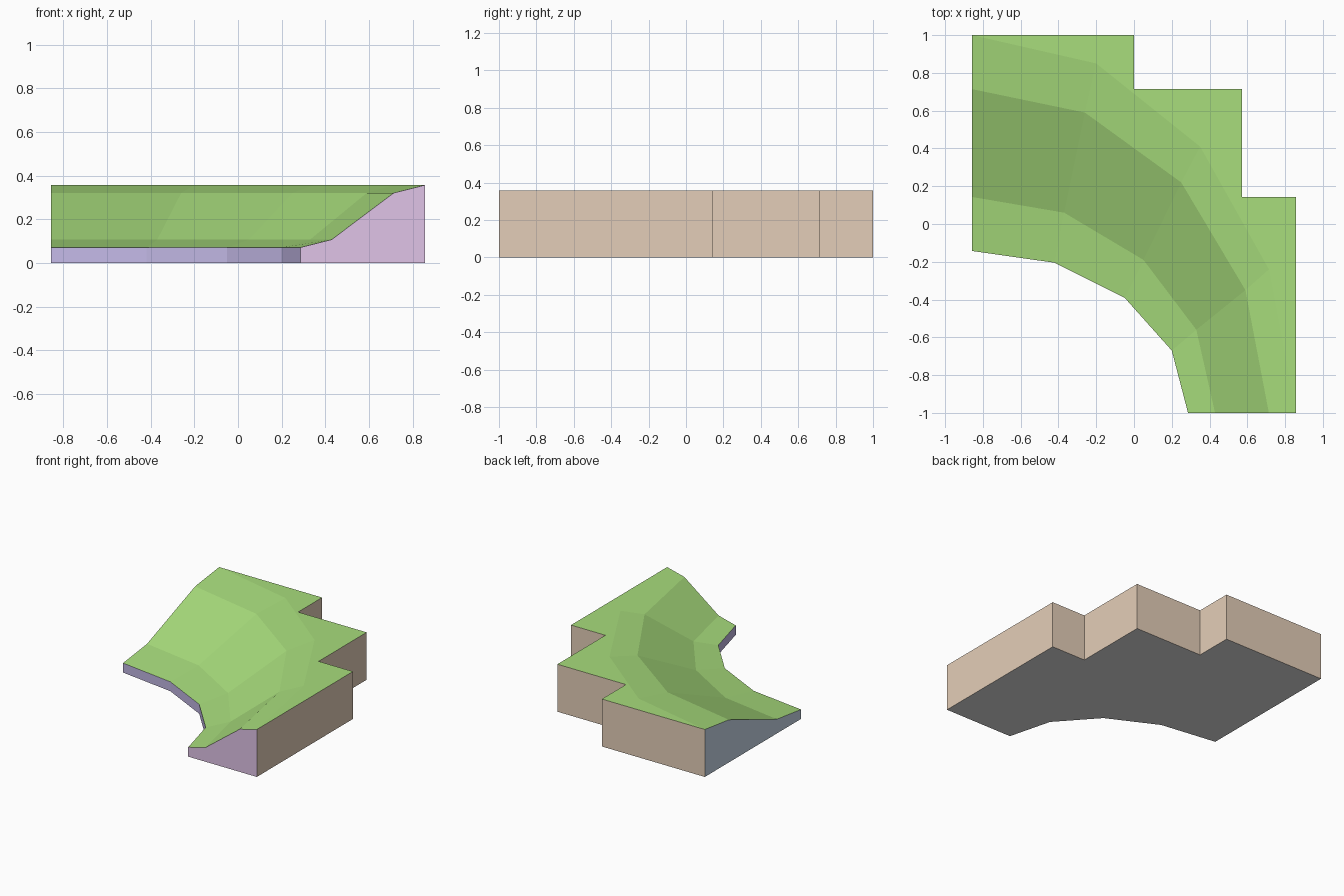
import bpy
import bmesh

cube = bpy.data.objects.get("Cube")
if cube:
    bpy.data.objects.remove(cube)


def material(name, rgb):
    """Flat material from an 8-bit sRGB colour, converted to linear."""
    lin = [((c / 255 + 0.055) / 1.055) ** 2.4 for c in rgb] + [1]
    mat = bpy.data.materials.new(name)
    mat.use_nodes = True
    mat.diffuse_color = lin
    bsdf = mat.node_tree.nodes["Principled BSDF"]
    bsdf.inputs["Base Color"].default_value = lin
    bsdf.inputs["Roughness"].default_value = 0.9
    return mat


GRASS, TAN, PINK, BLUE, PURPLE, GREY = range(6)
materials = [
    material("grass green", (168, 221, 124)),
    material("tan earth", (228, 206, 184)),
    material("pink end", (230, 201, 237)),
    material("pale blue end", (199, 215, 231)),
    material("lilac inner wall", (201, 190, 237)),
    material("pale grey base", (225, 225, 225)),
]

# Curved contour lines of the bank, from low inner edge to high outer edge
contours = [
    (0.071, [(-0.857, -0.143), (-0.42, -0.205), (-0.05, -0.39), (0.2, -0.67), (0.286, -1)]),
    (0.107, [(-0.857, 0.143), (-0.37, 0.06), (0.05, -0.19), (0.33, -0.56), (0.429, -1)]),
    (0.321, [(-0.857, 0.714), (-0.26, 0.59), (0.25, 0.22), (0.59, -0.35), (0.714, -1)]),
    (0.357, [(-0.857, 1), (-0.2, 0.85), (0.35, 0.41), (0.714, -0.24), (0.857, -1)]),
]
# Stepped outer corners between the two ends
steps = [(0, 1), (0, 0.714), (0.571, 0.714), (0.571, 0.143), (0.857, 0.143)]

bm = bmesh.new()


def row(points, z):
    return [bm.verts.new((x, y, z)) for x, y in points]


def face(verts, mat):
    bm.faces.new(verts).material_index = mat


def strip(a, b, mat):
    for i in range(len(a) - 1):
        face([a[i], a[i + 1], b[i + 1], b[i]], mat)


rings = [row(pts, z) for z, pts in contours]
low, high = rings[0], rings[-1]

# Sloping grass bank
for a, b in zip(rings, rings[1:]):
    strip(a, b, GRASS)

# Flat grass ledge out to the stepped edge
rim = [high[0]] + row(steps, contours[-1][0]) + [high[-1]]
face(rim + high[-2:0:-1], GRASS)

# Base outline, outer walls and curved inner wall
base_out = row([v.co.xy for v in rim], 0)
base_in = row(contours[0][1], 0)
strip(rim, base_out, TAN)
strip(low, base_in, PURPLE)
face(base_out + base_in[::-1], GREY)

# End walls following the bank profile
for i, mat in ((0, BLUE), (-1, PINK)):
    face([r[i] for r in rings] + [base_out[i], base_in[i]], mat)

bmesh.ops.recalc_face_normals(bm, faces=bm.faces)
mesh = bpy.data.meshes.new("curved_hillside")
bm.to_mesh(mesh)
bm.free()
for mat in materials:
    mesh.materials.append(mat)
hill = bpy.data.objects.new("curved_hillside", mesh)
bpy.context.collection.objects.link(hill)
